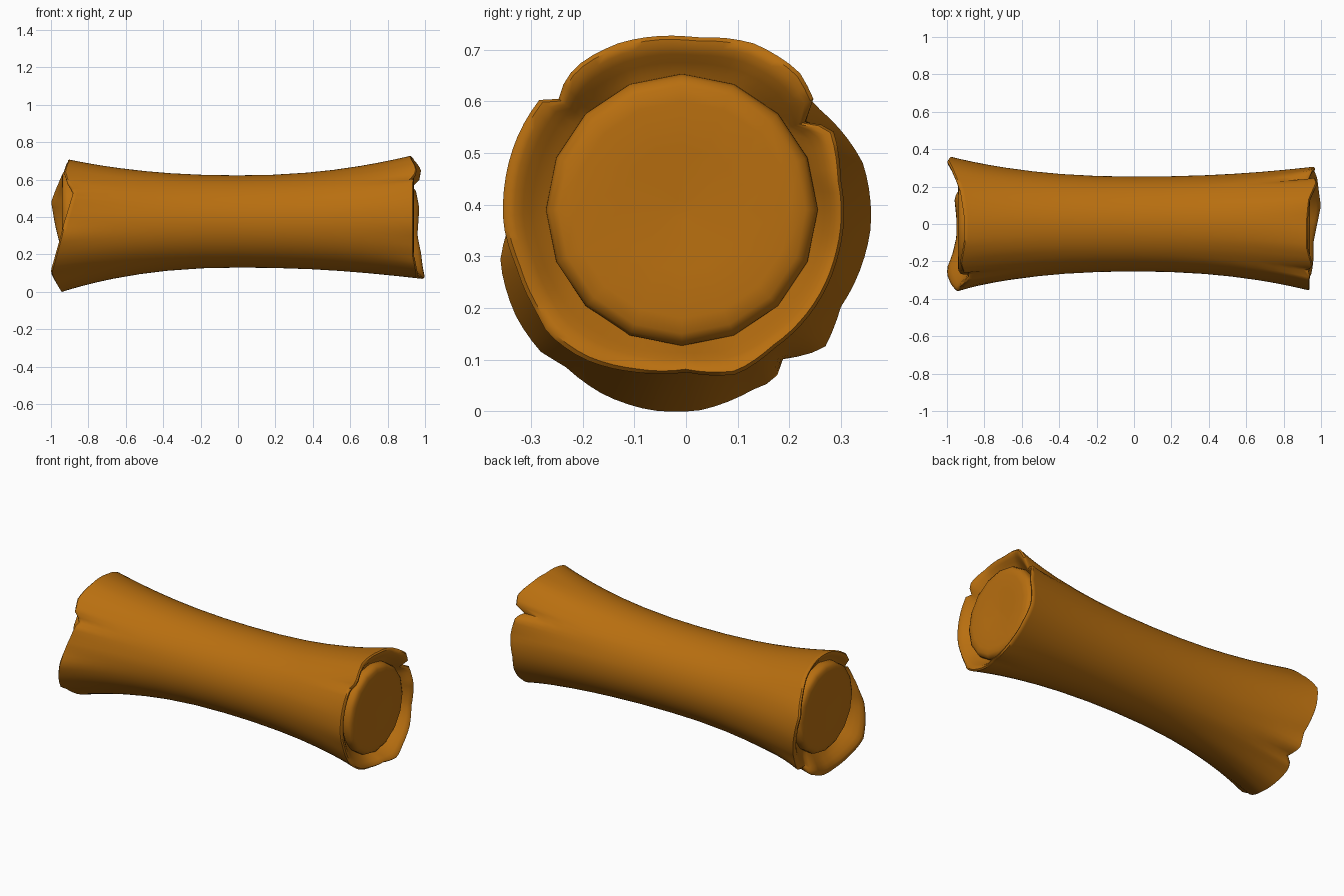
import bpy, bmesh, math

if "Cube" in bpy.data.objects:
    bpy.data.objects.remove(bpy.data.objects["Cube"])

CZ = 0.376           # height of the axis
N = 84               # segments around the bark
mat = bpy.data.materials.new("brown_wood")
mat.diffuse_color = (0.48, 0.158, 0.005, 1)
mat.use_nodes = True
mat.node_tree.nodes["Principled BSDF"].inputs["Base Color"].default_value = mat.diffuse_color

# Torn rim outlines: (y, z, x)
right_rim = [(.02,.725,.93), (.13,.715,.94), (.22,.66,.98), (.25,.60,.97), (.215,.56,.92),
    (.285,.55,.95), (.30,.45,.97), (.295,.30,.96), (.25,.20,.98), (.17,.12,.99), (.10,.07,1.0),
    (0,.075,.98), (-.10,.075,.96), (-.20,.10,.96), (-.27,.15,.95), (-.29,.19,.94),
    (-.33,.28,.94), (-.355,.36,.94), (-.353,.44,.94), (-.325,.54,.94), (-.285,.605,.94),
    (-.245,.605,.93), (-.235,.645,.96), (-.20,.68,.95), (-.13,.715,.93)]
left_rim = [(.05,.70,.91), (.18,.65,.93), (.26,.585,.96), (.345,.48,1.0), (.36,.36,.98),
    (.30,.20,.94), (.27,.12,.94), (.185,.10,.92), (.175,.06,.95), (.13,.04,.96), (.03,0,.95),
    (-.07,0,.95), (-.16,.03,.97), (-.24,.09,1.0), (-.28,.11,1.0), (-.33,.18,.98),
    (-.362,.29,.95), (-.34,.37,.93), (-.32,.45,.905), (-.295,.52,.885), (-.25,.535,.88),
    (-.27,.575,.91), (-.21,.645,.93), (-.10,.70,.91)]


def sampler(rim):
    # Periodic radius and length lookup by angle
    pts = sorted((math.atan2(z - CZ, y) % math.tau, math.hypot(y, z - CZ), x) for y, z, x in rim)
    a, b = pts[0], pts[-1]
    pts = [(b[0] - math.tau, b[1], b[2])] + pts + [(a[0] + math.tau, a[1], a[2])]

    def get(ang):
        for p, q in zip(pts, pts[1:]):
            if p[0] <= ang <= q[0]:
                t = (ang - p[0]) / max(q[0] - p[0], 1e-6)
                return p[1] + t * (q[1] - p[1]), p[2] + t * (q[2] - p[2])
        return pts[1][1], pts[1][2]
    return get


def loft(name, rings, cap=False):
    bm = bmesh.new()
    vs = [[bm.verts.new(p) for p in ring] for ring in rings]
    for a, b in zip(vs, vs[1:]):
        n = len(a)
        for i in range(n):
            j = (i + 1) % n
            bm.faces.new((a[i], a[j], b[j], b[i]))
    if cap:
        bm.faces.new(vs[0])
        bm.faces.new(vs[-1])
    bmesh.ops.recalc_face_normals(bm, faces=bm.faces)
    me = bpy.data.meshes.new(name)
    bm.to_mesh(me)
    bm.free()
    ob = bpy.data.objects.new(name, me)
    bpy.context.collection.objects.link(ob)
    me.materials.append(mat)
    bpy.ops.object.select_all(action='DESELECT')
    ob.select_set(True)
    bpy.context.view_layer.objects.active = ob
    bpy.ops.object.shade_smooth_by_angle(angle=math.radians(50))
    return ob


# Rim data per end: sharp outline plus a softened one, so tears fade out along the bark
angles = [math.tau * i / N for i in range(N)]
ends, soft = {}, {}
for s, rim in ((-1, left_rim), (1, right_rim)):
    get = sampler(rim)
    ends[s] = [get(a) for a in angles]
    soft[s] = [sum(ends[s][(i + k) % N][0] for k in range(-5, 6)) / 11 for i in range(N)]


def ring(side, t):
    # Cross-section of the waisted, flaring outside
    out = []
    for i, a in enumerate(angles):
        r_end, x_end = ends[side][i]
        waist = 0.2465 + 0.007 * math.cos(a) ** 2
        r = waist + (soft[side][i] - waist) * t ** 2.2 + (r_end - soft[side][i]) * t ** 7
        out.append((side * x_end * t, r * math.cos(a), CZ + r * math.sin(a)))
    return out


def lip(side, f, depth):
    # Rounded lip: blend from the rim (f = 0) down to the core edge (f = 1)
    out = []
    for i, a in enumerate(angles):
        r_end, x_end = ends[side][i]
        r = r_end + (0.25 - r_end) * f
        x = x_end + (0.90 - x_end) * f ** 2 - depth
        out.append((side * x, r * math.cos(a) - 0.008 * f, CZ + 0.014 * f + r * math.sin(a)))
    return out


# Bark
steps = [0.2, 0.4, 0.55, 0.7, 0.8, 0.88, 0.94, 0.975, 0.992]
half = {}
for s in (-1, 1):
    half[s] = [ring(s, t) for t in steps]
    half[s] += [lip(s, f, d) for f, d in
                ((0.1, 0), (0.25, 0), (0.42, 0.006), (0.6, 0.014), (0.8, 0.018), (1, 0.015))]
loft("bark", half[-1][::-1] + [ring(1, 0)] + half[1])

# Core: log inside with softly rounded ends
M = 16
profile = [(0.02, 0.932), (0.12, 0.939), (0.21, 0.942), (0.24, 0.939), (0.257, 0.928),
           (0.263, 0.91), (0.264, 0.85)]


def core_ring(r, x):
    return [(x, r * math.cos(math.tau * i / M) - 0.008, CZ + 0.014 + r * math.sin(math.tau * i / M))
            for i in range(M)]


for s, name in ((-1, "core_left_end"), (1, "core_right_end")):
    loft(name, [core_ring(r, s * x) for r, x in profile], True)
